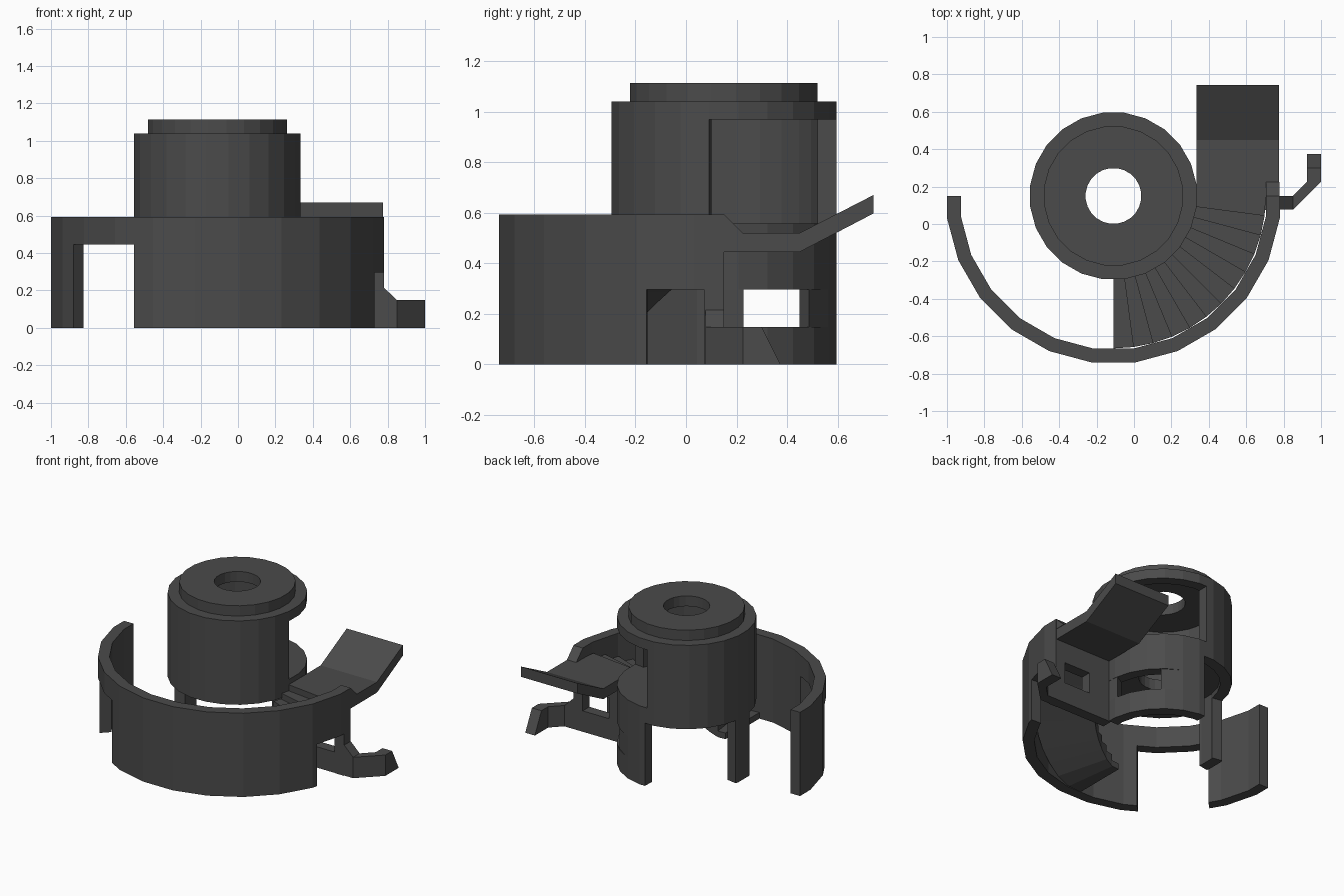
import bpy, bmesh, math

if "Cube" in bpy.data.objects:
    bpy.data.objects.remove(bpy.data.objects["Cube"])

CX, CY = -0.11, 0.15      # axis shared by tower, stairs and outer wall
STEP = 15                 # the round parts are 24-sided, flats on the axes

DARK = bpy.data.materials.new("dark_grey")
DARK.diffuse_color = (0.07, 0.07, 0.07, 1)
DARK.use_nodes = True
DARK.node_tree.nodes["Principled BSDF"].inputs["Base Color"].default_value = DARK.diffuse_color


def make(name, verts, faces):
    me = bpy.data.meshes.new(name)
    me.from_pydata(verts, [], faces)
    bm = bmesh.new()
    bm.from_mesh(me)
    bmesh.ops.recalc_face_normals(bm, faces=bm.faces)
    bm.to_mesh(me)
    bm.free()
    me.materials.append(DARK)
    ob = bpy.data.objects.new(name, me)
    bpy.context.collection.objects.link(ob)
    return ob


def polar(apothem, a):
    off = (a + 7.5) % STEP - 7.5
    r = apothem / math.cos(math.radians(off))
    return CX + r * math.cos(math.radians(a)), CY + r * math.sin(math.radians(a))


def sector(name, r0, r1, a0, a1, z0, z1, in0=0, in1=0):
    """Faceted ring piece between two angles; in0/in1 turn the inner end corners."""
    full = a1 - a0 >= 360
    angs = [(a, a) for a in (7.5 + STEP * k for k in range(-26, 50))
            if max(a0, a0 + in0) + 0.01 < a < min(a1, a1 + in1) - 0.01]
    if not full:
        angs = [(a0 + in0, a0)] + angs + [(a1 + in1, a1)]
    verts, faces = [], []
    for ai, ao in angs:
        (xi, yi), (xo, yo) = polar(r0, ai), polar(r1, ao)
        verts += [(xi, yi, z0), (xo, yo, z0), (xo, yo, z1), (xi, yi, z1)]
    n = len(angs)
    for i in range(n if full else n - 1):
        p, q = 4 * i, 4 * ((i + 1) % n)
        faces += [(p + k, p + (k + 1) % 4, q + (k + 1) % 4, q + k) for k in range(4)]
    if not full:
        faces += [(0, 1, 2, 3), tuple(4 * n - 4 + k for k in range(4))]
    return make(name, verts, faces)


def prism(name, bottom, top):
    n = len(bottom)
    faces = [tuple(range(n)), tuple(range(n, 2 * n))]
    faces += [(i, (i + 1) % n, n + (i + 1) % n, n + i) for i in range(n)]
    return make(name, bottom + top, faces)


def along_x(name, yz, x0, x1):
    return prism(name, [(x0, y, z) for y, z in yz], [(x1, y, z) for y, z in yz])


def box(name, x0, x1, y0, y1, z0, z1):
    return along_x(name, [(y0, z0), (y1, z0), (y1, z1), (y0, z1)], x0, x1)


# outer wall with a front archway and a small side doorway (straight-sided cuts)
for i, (a0, a1, z0, n0, n1) in enumerate([
        (180, 210, 0, 0, -1.4), (210, 240, 0.445, -1.4, 1.4), (240, 340, 0, 1.4, -1.6),
        (340, 355, 0.297, -1.6, -0.4), (355, 360, 0, -0.4, 0)]):
    sector(f"outer_wall_{i}", 0.816, 0.89, a0, a1, z0, 0.594, n0, n1)
along_x("wall_end_wedge", [(0.15, 0.52), (0.224, 0.52), (0.15, 0.594)], 0.705, 0.778)

# tower: shell, roof rings, floor
RI, RO = 0.371, 0.445
sector("tower_shell", RI, RO, 90, 352.5, 0.445, 0.97)
sector("tower_rim", RI, RO, 0, 360, 0.97, 1.04)
sector("tower_cap", 0.148, RI, 0, 360, 1.04, 1.113)
sector("tower_floor", 0.148, RI, 0, 360, 0.48, 0.557)
sector("door_sill", RI, RO, 352.5, 360, 0.445, 0.557)

# lower tower wall with its window, and the free leg
sector("lower_wall_base", RI, RO, 0, 88, 0, 0.148)
sector("lower_wall_middle", RI, RO, 0, 88, 0.297, 0.445)
sector("lower_wall_top", RI, RO, 0, 90, 0.445, 0.557)
sector("window_jamb_a", RI, RO, 0, 10, 0.148, 0.297, 0, -4.3)
sector("window_jamb_b", RI, RO, 49, 88, 0.148, 0.297, 4.3, 0)
sector("tower_leg", RI, RO, 170, 190, 0, 0.445)

# curved stairs with a sloping underside
N, TOP, DA = 12, 0.52, 7.5
for i in range(N):
    z = TOP * (i + 1) / N
    lo, hi = max(0, TOP * i / N - 0.06), max(0, TOP * (i + 1) / N - 0.06)
    a, b = math.radians(270 + DA * i), math.radians(270 + DA * (i + 1))

    def ring(za, zb):
        return [(CX + r * math.cos(t), CY + r * math.sin(t), h)
                for r, t, h in ((0.435, a, za), (0.815, a, za),
                                (0.815, b, zb), (0.435, b, zb))]
    prism(f"stair_step_{i}", ring(lo, hi), ring(z, z))

# landing and raised ramp
along_x("landing_ramp", [(0.15, 0.445), (0.45, 0.445), (0.742, 0.597),
                         (0.742, 0.67), (0.45, 0.52), (0.15, 0.52)], 0.334, 0.776)

# support wall under the landing, with a window
Y0, Y1 = 0.075, 0.15
box("support_base", 0.32, 0.74, Y0, Y1, 0, 0.148)
box("support_head", 0.32, 0.74, Y0, Y1, 0.297, 0.46)
box("support_side_in", 0.32, 0.50, Y0, Y1, 0.148, 0.297)
box("support_side_out", 0.722, 0.74, Y0, Y1, 0.148, 0.297)

# bent hook arm on the right
H = 0.148
prism("hook_root",
      [(0.76, 0.077, 0), (0.85, 0.077, 0), (0.85, 0.15, 0), (0.76, 0.15, 0)],
      [(0.76, 0.077, 0.235), (0.85, 0.077, H), (0.85, 0.15, H), (0.76, 0.15, 0.235)])
foot = [(0.85, 0.077), (1.0, 0.225), (1.0, 0.30), (0.925, 0.30), (0.925, 0.225), (0.85, 0.15)]
end = [(x, 0.374 if y == 0.30 else y) for x, y in foot]
prism("hook_arm", [(x, y, 0) for x, y in end], [(x, y, H) for x, y in foot])
